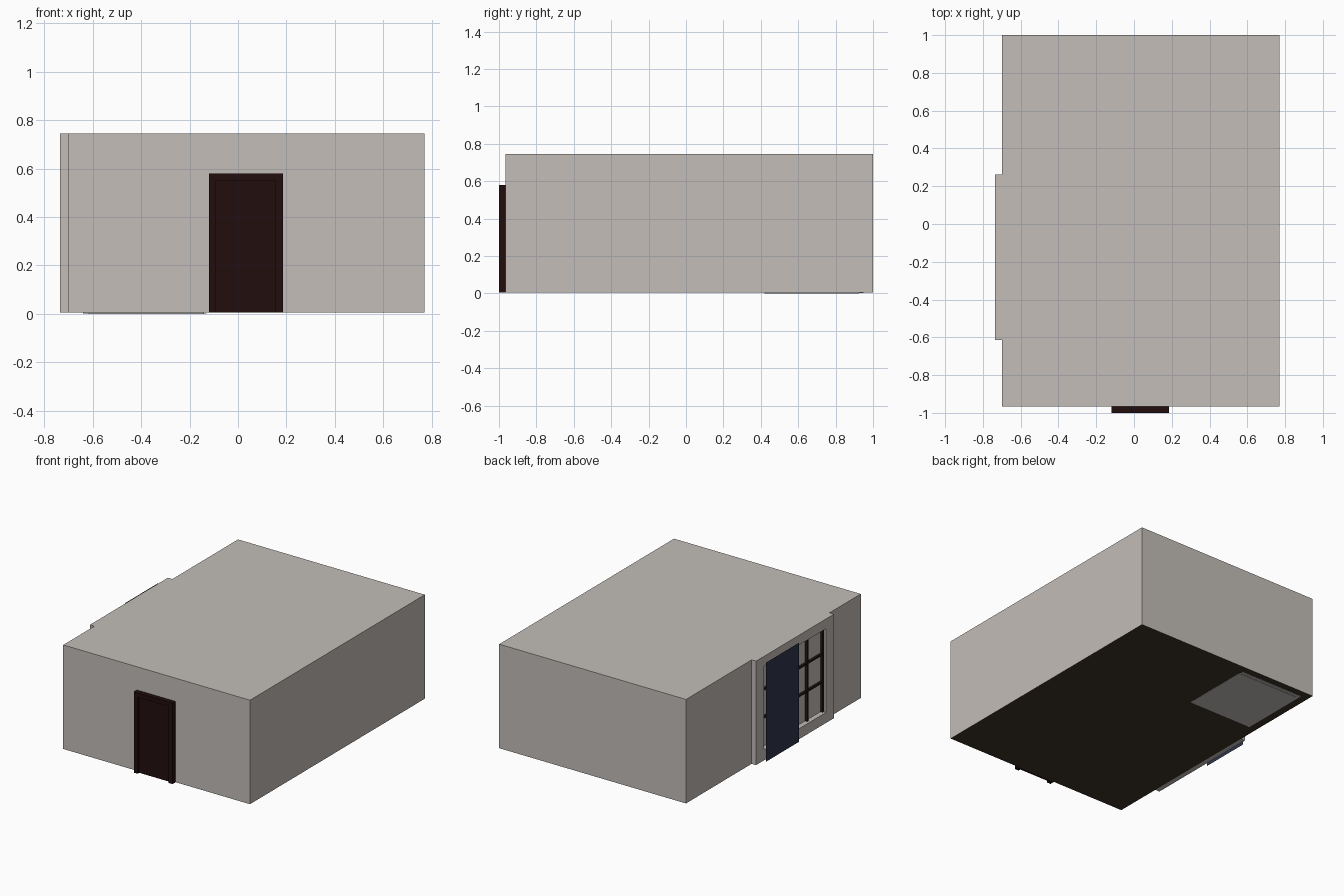
import bpy
import bmesh

cube = bpy.data.objects.get("Cube")
if cube:
    bpy.data.objects.remove(cube, do_unlink=True)


def material(name, hex_code):
    """Flat material from an sRGB hex code, stored as linear values."""
    rgb = []
    for i in (0, 2, 4):
        c = int(hex_code[i:i + 2], 16) / 255
        rgb.append(c / 12.92 if c <= 0.04045 else ((c + 0.055) / 1.055) ** 2.4)
    mat = bpy.data.materials.new(name)
    mat.use_nodes = True
    color = (*rgb, 1)
    mat.diffuse_color = color
    mat.node_tree.nodes["Principled BSDF"].inputs["Base Color"].default_value = color
    return mat


PLASTER = material("warm grey plaster", "c3bdb8")
MAT_GREY = material("light grey", "c3c0be")
FLOOR = material("dark brown floor", "3c3327")
DOOR = material("dark red brown wood", "220d0d")
BLUE = material("dark navy cloth", "2f364d")
BARS = material("black brown bars", "201a17")


def finish(name, bm, *mats):
    mesh = bpy.data.meshes.new(name)
    bm.to_mesh(mesh)
    bm.free()
    for m in mats:
        mesh.materials.append(m)
    obj = bpy.data.objects.new(name, mesh)
    bpy.context.collection.objects.link(obj)
    return obj


def box(name, xs, ys, zs, *mats):
    """Box spanning the given ranges on each axis."""
    bm = bmesh.new()
    bmesh.ops.create_cube(bm, size=1)
    for v in bm.verts:
        for axis, (lo, hi) in enumerate((xs, ys, zs)):
            v.co[axis] = hi if v.co[axis] > 0 else lo
    return finish(name, bm, *mats)


BASE, TOP = 0.005, 0.745

# Room body, with the floor colour on its underside
room = box("room_body", (-0.70, 0.77), (-0.965, 1), (BASE, TOP), PLASTER, FLOOR)
for face in room.data.polygons:
    if face.normal.z < -0.5:
        face.material_index = 1

# Window surround: posts, header and sill around a shallow recess
OUT, WALL = -0.735, -0.70
Y0, Y1, Z0, Z1 = -0.525, 0.175, 0.08, 0.675
box("window_post_front", (OUT, WALL), (-0.615, Y0), (BASE, TOP), PLASTER)
box("window_post_back", (OUT, WALL), (Y1, 0.262), (BASE, TOP), PLASTER)
box("window_header", (OUT, WALL), (Y0, Y1), (Z1, TOP), PLASTER)
box("window_sill", (OUT, WALL), (Y0, Y1), (BASE, Z0), PLASTER)

# Window bars, evenly spaced in the recess
HALF = 0.007
for i in range(5):
    y = Y0 + HALF + (Y1 - Y0 - 2 * HALF) * i / 4
    box(f"window_upright_{i + 1}", (-0.717, WALL), (y - HALF, y + HALF), (Z0, Z1), BARS)
for i in (1, 2):
    z = Z0 + (Z1 - Z0) * i / 3 + 0.015
    box(f"window_crossbar_{i}", (-0.715, WALL), (Y0, Y1), (z - HALF, z + HALF), BARS)

# Hanging panel in front of the window, a single sheet
bm = bmesh.new()
corners = [(0.20, 0.015), (-0.168, 0.015), (-0.168, 0.72), (0.20, 0.72)]
bm.faces.new([bm.verts.new((-0.77, y, z)) for y, z in corners])
bm.normal_update()
if bm.faces[:][0].normal.x > 0:
    bmesh.ops.reverse_faces(bm, faces=bm.faces[:])
finish("hanging_panel", bm, BLUE)

# Door with its raised frame
L, R, H, JAMB = -0.12, 0.185, 0.58, 0.03
box("door_jamb_right", (L, L + JAMB), (-1, -0.965), (BASE, H), DOOR)
box("door_jamb_left", (R - JAMB, R), (-1, -0.965), (BASE, H), DOOR)
box("door_header", (L + JAMB, R - JAMB), (-1, -0.965), (H - JAMB, H), DOOR)
box("door_leaf", (L + JAMB, R - JAMB), (-0.982, -0.965), (BASE, H - JAMB), DOOR)

# Thin plates under the back corner of the floor
box("floor_plate", (-0.64, -0.14), (0.42, 0.95), (0.002, BASE), MAT_GREY)
box("floor_plate_lower", (-0.62, -0.13), (0.42, 0.925), (0, 0.002), MAT_GREY)
